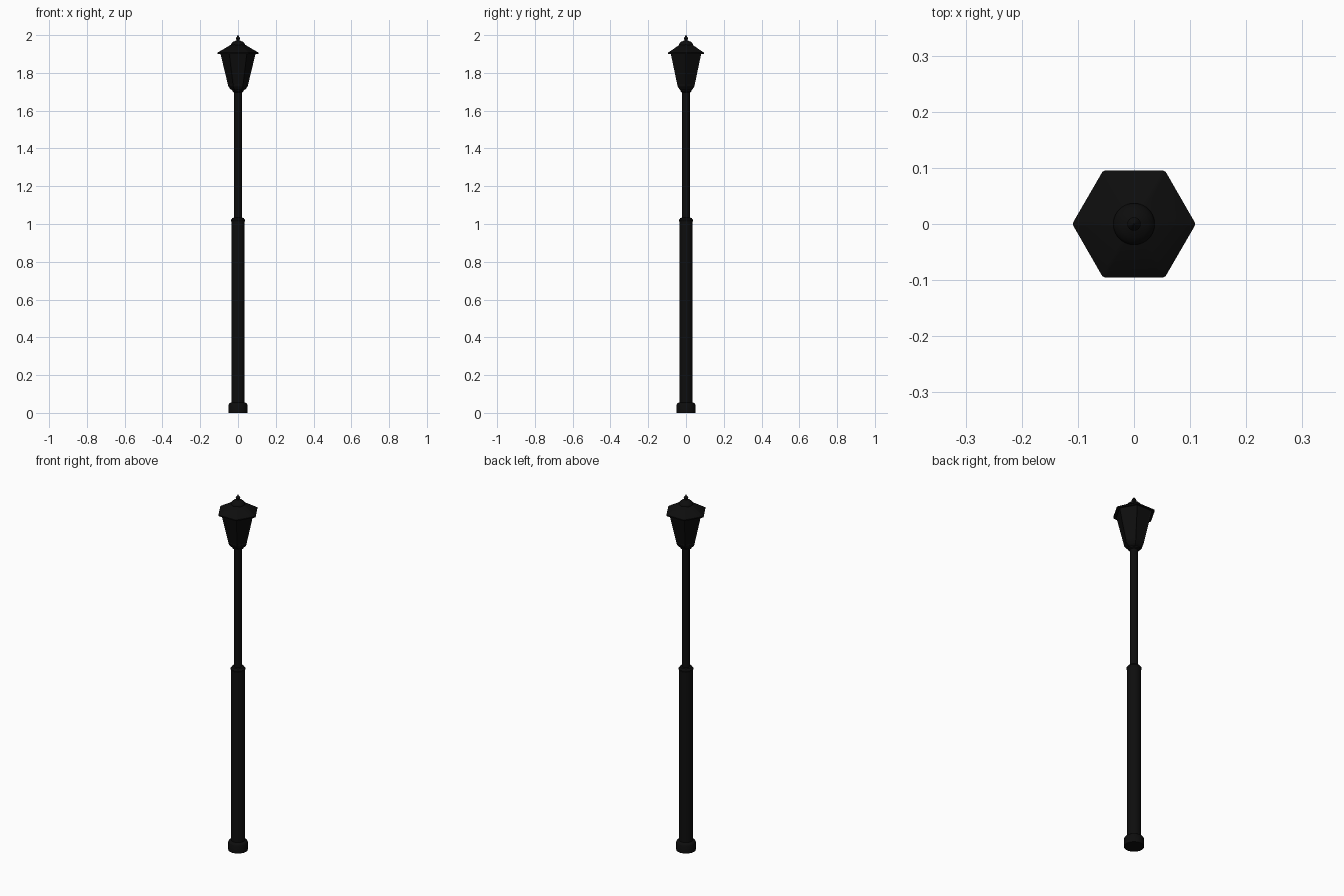
import bpy, bmesh, math

if "Cube" in bpy.data.objects:
    bpy.data.objects.remove(bpy.data.objects["Cube"])

black = bpy.data.materials.new("black_iron")
black.diffuse_color = (0.004, 0.004, 0.004, 1)
black.use_nodes = True
black.node_tree.nodes["Principled BSDF"].inputs["Base Color"].default_value = black.diffuse_color


def finish(name, bm, smooth):
    bmesh.ops.recalc_face_normals(bm, faces=bm.faces[:])
    mesh = bpy.data.meshes.new(name)
    bm.to_mesh(mesh)
    bm.free()
    mesh.materials.append(black)
    ob = bpy.data.objects.new(name, mesh)
    bpy.context.collection.objects.link(ob)
    if smooth:
        bpy.ops.object.select_all(action='DESELECT')
        ob.select_set(True)
        bpy.context.view_layer.objects.active = ob
        bpy.ops.object.shade_smooth_by_angle(angle=math.radians(35))
    return ob


def loft(profile, sides):
    """Stack rings of (radius, z) with a corner on +x and cap both ends."""
    bm = bmesh.new()
    rings = []
    for r, z in profile:
        rings.append([bm.verts.new((r * math.cos(2 * math.pi * i / sides),
                                    r * math.sin(2 * math.pi * i / sides), z))
                      for i in range(sides)])
    walls = []
    for a, b in zip(rings, rings[1:]):
        for i in range(sides):
            j = (i + 1) % sides
            walls.append(bm.faces.new((a[i], a[j], b[j], b[i])))
    bm.faces.new(rings[0][::-1])
    bm.faces.new(rings[-1])
    return bm, walls


def turned(name, profile, sides=40):
    return finish(name, loft(profile, sides)[0], True)


# post: foot, thick lower column, collar and slim upper pole
turned("foot", [(0.05, 0), (0.05, 0.043), (0.047, 0.049), (0.041, 0.053), (0.034, 0.055)])
turned("lower_column", [(0.035, 0.05), (0.035, 1.018)])
turned("collar", [(0.035, 1.012), (0.038, 1.017), (0.038, 1.022),
                  (0.033, 1.027), (0.03, 1.032), (0.02, 1.034)])
turned("upper_pole", [(0.021, 1.03), (0.02, 1.705)])

# lantern seat
turned("lantern_neck", [(0.022, 1.697), (0.029, 1.701), (0.029, 1.709), (0.026, 1.712)])
finish("lantern_seat", loft([(0.032, 1.708), (0.042, 1.716), (0.051, 1.728), (0.053, 1.734)], 6)[0], False)

# tapered hexagonal lantern body with slightly recessed panes
bm, walls = loft([(0.052, 1.732), (0.094, 1.906)], 6)
bmesh.ops.recalc_face_normals(bm, faces=bm.faces[:])
bmesh.ops.inset_individual(bm, faces=walls, thickness=0.007, depth=-0.003)
finish("lantern_body", bm, False)

# hexagonal roof with softened corners and a thin eave
bm, walls = loft([(0.092, 1.905), (0.109, 1.900), (0.110, 1.907), (0.034, 1.952)], 6)
corners = [e for e in bm.edges if abs(e.verts[0].co.z - e.verts[1].co.z) > 0.002
           and max(v.co.xy.length for v in e.verts) > 0.1]
bmesh.ops.bevel(bm, geom=corners, offset=0.004, segments=3, profile=0.5, affect='EDGES')
finish("roof", bm, True)

# dome cap and finial
turned("roof_cap", [(0.037, 1.946), (0.037, 1.951), (0.033, 1.958), (0.025, 1.965),
                    (0.014, 1.970), (0.007, 1.973)])
turned("finial", [(0.007, 1.968), (0.007, 1.974), (0.011, 1.979), (0.012, 1.983),
                  (0.009, 1.988), (0.005, 1.993), (0.001, 2.0)], 24)
